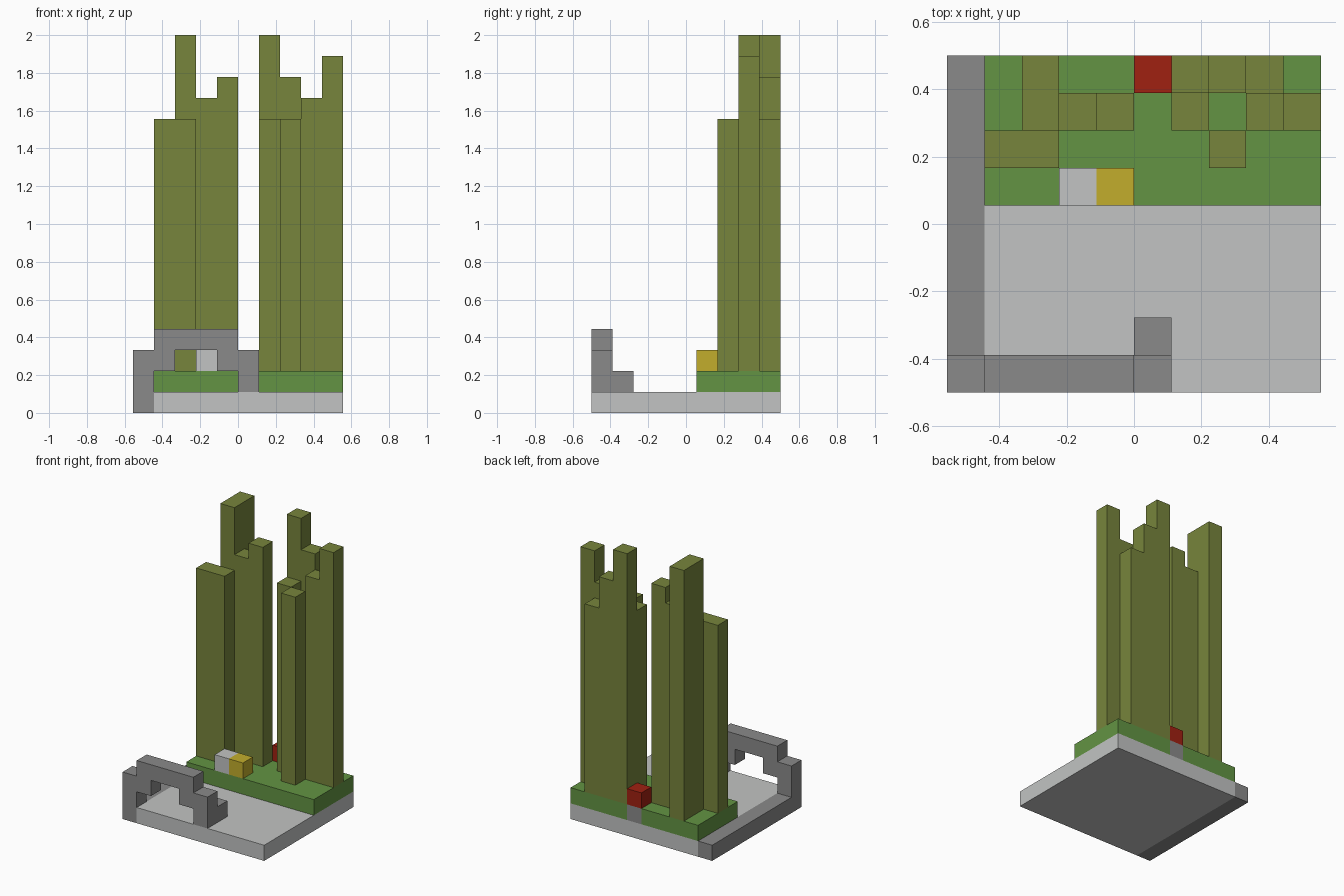
import bpy
import bmesh
from mathutils import Vector

if "Cube" in bpy.data.objects:
    bpy.data.objects.remove(bpy.data.objects["Cube"])

U = 1 / 9                      # one block
ORIGIN = Vector((-5, -4.5, 0))  # grid corner, in blocks


def material(name, rgb):
    linear = [((c / 255 + 0.055) / 1.055) ** 2.4 for c in rgb]
    mat = bpy.data.materials.new(name)
    mat.use_nodes = True
    mat.diffuse_color = (*linear, 1)
    mat.node_tree.nodes["Principled BSDF"].inputs["Base Color"].default_value = (*linear, 1)
    return mat


pale = material("pale stone", (194, 196, 195))
grey = material("dark stone", (138, 138, 138))
green = material("grass green", (99, 148, 67))
olive = material("stalk olive", (119, 133, 60))
yellow = material("yellow", (194, 174, 44))
red = material("red", (160, 33, 17))


def prism(name, outline, direction, mat):
    """Extrude a closed outline of grid points along a direction."""
    bm = bmesh.new()
    face = bm.faces.new([bm.verts.new((Vector(p) + ORIGIN) * U) for p in outline])
    made = bmesh.ops.extrude_face_region(bm, geom=[face], use_keep_orig=True)
    moved = [g for g in made["geom"] if isinstance(g, bmesh.types.BMVert)]
    bmesh.ops.translate(bm, verts=moved, vec=Vector(direction) * U)
    bmesh.ops.recalc_face_normals(bm, faces=bm.faces[:])
    mesh = bpy.data.meshes.new(name)
    bm.to_mesh(mesh)
    bm.free()
    mesh.materials.append(mat)
    obj = bpy.data.objects.new(name, mesh)
    bpy.context.collection.objects.link(obj)
    return obj


def block(name, x, y, z, mat, w=1, d=1, h=1):
    corners = [(x, y, z), (x + w, y, z), (x + w, y + d, z), (x, y + d, z)]
    return prism(name, corners, (0, 0, h), mat)


# Ground slab and its dark edge strip
block("stone_floor", 1, 0, 0, pale, w=9, d=9)
block("floor_edge_strip", 0, 0, 0, grey, d=9)

# Grass step, notched at the back for the red block's support
grass = [(1, 5), (10, 5), (10, 9), (6, 9), (6, 8), (5, 8), (5, 9), (1, 9)]
prism("grass_step", [(x, y, 1) for x, y in grass], (0, 0, 1), green)
block("red_block_support", 5, 8, 1, grey)

# Stepped arch at the front edge
arch = [(0, 1), (0, 3), (1, 3), (1, 4), (5, 4), (5, 3), (6, 3), (6, 1),
        (5, 1), (5, 2), (4, 2), (4, 3), (2, 3), (2, 2), (1, 2), (1, 1)]
prism("stone_arch", [(x, 0, z) for x, z in arch], (0, 1, 0), grey)
block("arch_foot", 5, 1, 1, grey)

# Small blocks lying on the grass
block("pale_block", 3, 5, 2, pale)
block("yellow_block", 4, 5, 2, yellow)
block("red_block", 5, 8, 2, red)

# Tall stalks: column, row, top level, width, depth
stalks = {
    "right": [(1, 6, 14, 2, 1), (2, 7, 18, 1, 2), (3, 7, 15, 1, 1), (4, 7, 16, 1, 1)],
    "left": [(6, 7, 14, 1, 1), (6, 8, 18, 1, 1), (7, 8, 16, 1, 1), (8, 8, 14, 1, 1),
             (8, 7, 15, 1, 1), (9, 7, 17, 1, 1), (7, 6, 14, 1, 1)],
}
for side, group in stalks.items():
    for n, (x, y, top, w, d) in enumerate(group, 1):
        block(f"{side}_stalk_{n}", x, y, 2, olive, w, d, top - 2)
